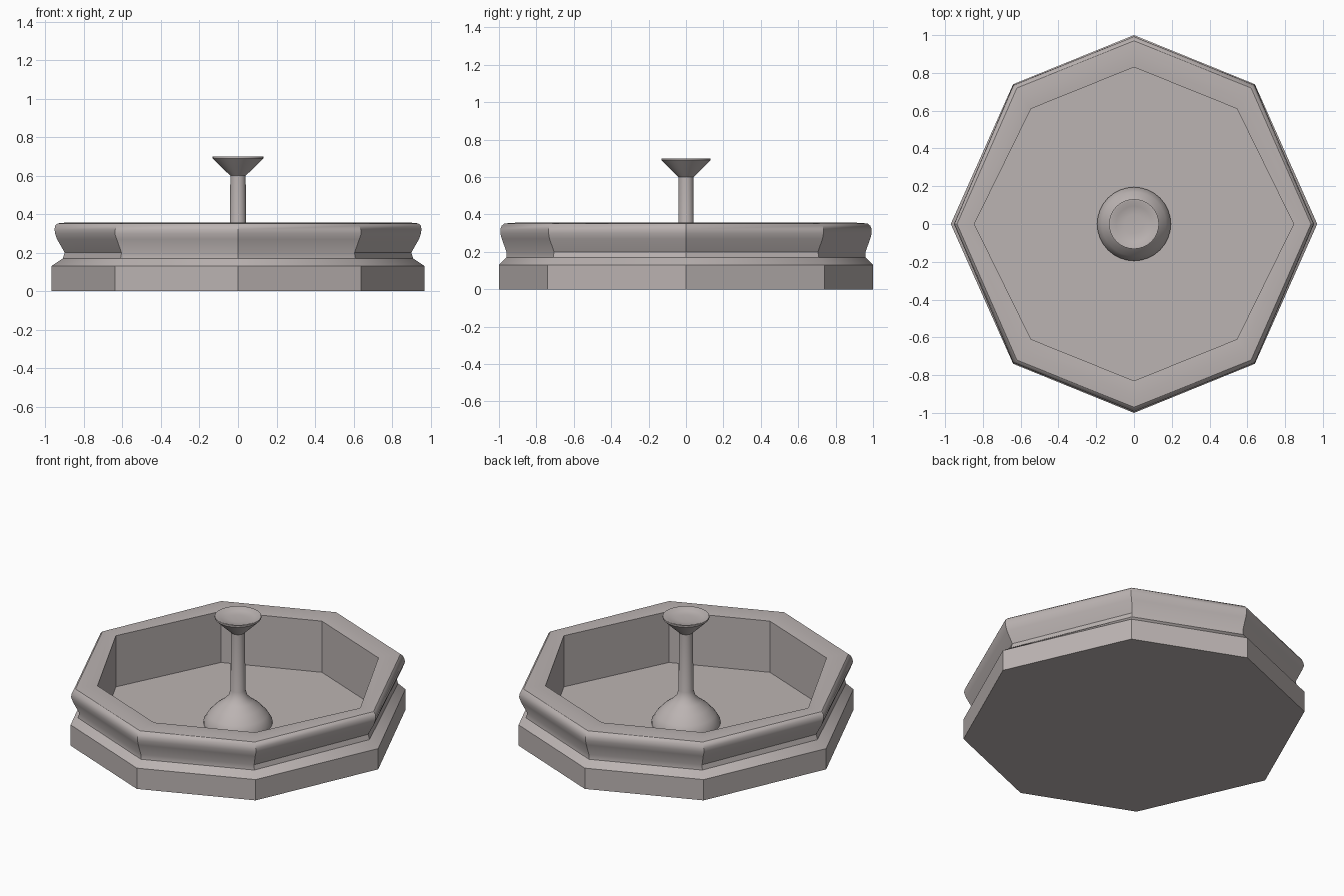
import bpy, bmesh, math

if "Cube" in bpy.data.objects:
    bpy.data.objects.remove(bpy.data.objects["Cube"], do_unlink=True)

# One pale stone colour
stone = bpy.data.materials.new("pale stone")
stone.use_nodes = True
COLOUR = (0.50, 0.455, 0.447, 1)
stone.diffuse_color = COLOUR
stone.node_tree.nodes["Principled BSDF"].inputs["Base Color"].default_value = COLOUR


def loft(name, rings):
    """Skin a stack of equal rings and cap both ends."""
    bm = bmesh.new()
    loops = [[bm.verts.new(p) for p in ring] for ring in rings]
    n = len(loops[0])
    for a, b in zip(loops, loops[1:]):
        for i in range(n):
            j = (i + 1) % n
            bm.faces.new((a[i], a[j], b[j], b[i]))
    bm.faces.new(loops[0][::-1])
    bm.faces.new(loops[-1])
    bmesh.ops.recalc_face_normals(bm, faces=bm.faces)
    mesh = bpy.data.meshes.new(name)
    bm.to_mesh(mesh)
    bm.free()
    mesh.materials.append(stone)
    obj = bpy.data.objects.new(name, mesh)
    bpy.context.collection.objects.link(obj)
    bpy.ops.object.select_all(action='DESELECT')
    obj.select_set(True)
    bpy.context.view_layer.objects.active = obj
    bpy.ops.object.shade_smooth_by_angle(angle=math.radians(32))
    return obj


def octagon(side, cx, cy, front, z):
    """Slightly stretched octagon from its side, diagonal and front corners."""
    return [(x, y, z) for x, y in (
        (side, 0), (cx, cy), (0, front), (-cx, cy),
        (-side, 0), (-cx, -cy), (0, -front), (cx, -cy))]


def circle(r, z, n=32):
    return [(r * math.cos(math.tau * i / n), r * math.sin(math.tau * i / n), z)
            for i in range(n)]


# Basin: plinth, waist, rounded rim, inner wall and floor
loft("basin", [octagon(*row) for row in (
    (0.97, 0.64, 0.74, 1.0, 0),
    (0.97, 0.64, 0.74, 1.0, 0.13),
    (0.91, 0.61, 0.71, 0.96, 0.17),
    (0.90, 0.605, 0.705, 0.96, 0.20),
    (0.94, 0.63, 0.73, 0.985, 0.27),
    (0.95, 0.64, 0.735, 0.993, 0.30),
    (0.953, 0.638, 0.735, 0.993, 0.32),
    (0.95, 0.63, 0.73, 0.985, 0.34),
    (0.937, 0.62, 0.72, 0.97, 0.352),
    (0.90, 0.59, 0.67, 0.91, 0.356),
    (0.845, 0.545, 0.61, 0.83, 0.35),
    (0.845, 0.545, 0.61, 0.83, 0.03))])

# Pedestal: bell foot, slim shaft and shallow dish
loft("pedestal", [circle(r, z) for r, z in (
    (0.195, 0.025), (0.195, 0.05), (0.17, 0.09), (0.13, 0.135),
    (0.085, 0.17), (0.055, 0.20), (0.042, 0.24),
    (0.04, 0.60), (0.09, 0.648), (0.132, 0.69), (0.132, 0.70),
    (0.122, 0.70), (0.095, 0.688), (0.05, 0.683))])
